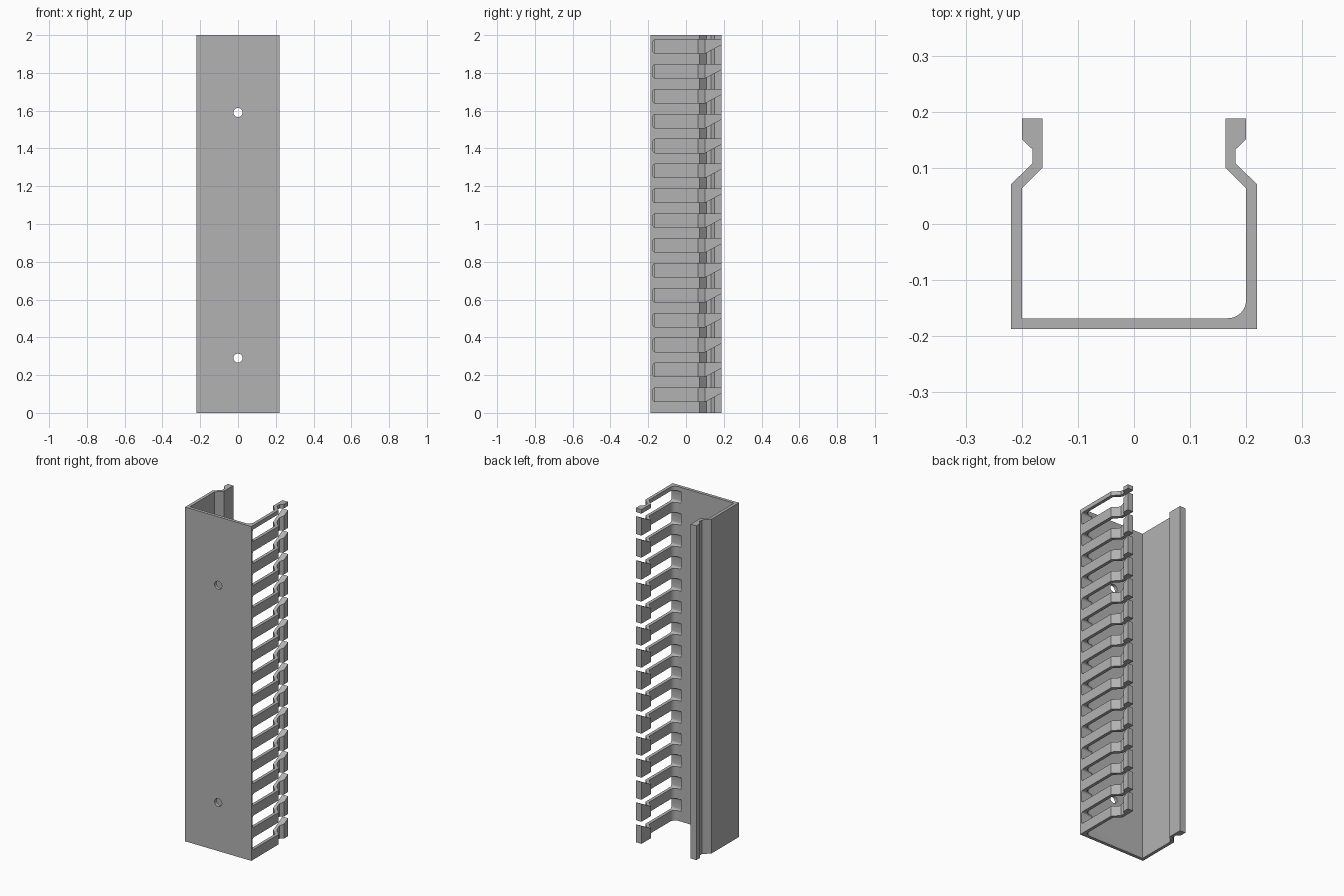
import bpy
import bmesh
import math
from mathutils import Vector

if "Cube" in bpy.data.objects:
    bpy.data.objects.remove(bpy.data.objects["Cube"])

# Material
grey = bpy.data.materials.new("plain grey")
grey.use_nodes = True
tone = (0.45, 0.45, 0.45, 1)
grey.diffuse_color = tone
grey.node_tree.nodes["Principled BSDF"].inputs["Base Color"].default_value = tone


def arc(cx, cy, r, start, end, steps):
    """Points of an arc, angles in degrees."""
    out = []
    for i in range(steps + 1):
        a = math.radians(start + (end - start) * i / steps)
        out.append((cx + r * math.cos(a), cy + r * math.sin(a)))
    return out


def add_prism(bm, points, direction):
    """Extrude a closed outline of 3D points into a solid."""
    face = bm.faces.new([bm.verts.new(p) for p in points])
    new = bmesh.ops.extrude_face_region(bm, geom=[face])["geom"]
    verts = [v for v in new if isinstance(v, bmesh.types.BMVert)]
    bmesh.ops.translate(bm, verts=verts, vec=Vector(direction))


def make_object(name, bm):
    bmesh.ops.recalc_face_normals(bm, faces=bm.faces)
    mesh = bpy.data.meshes.new(name)
    bm.to_mesh(mesh)
    bm.free()
    mesh.materials.append(grey)
    obj = bpy.data.objects.new(name, mesh)
    bpy.context.collection.objects.link(obj)
    return obj


# Channel: one wall profile mirrored, with an inside fillet on the slotted side
outer = [(0.219, -0.187), (0.219, 0.071), (0.181, 0.108), (0.181, 0.133),
         (0.2, 0.151), (0.2, 0.188)]
inner = [(0.163, 0.188), (0.163, 0.1), (0.2, 0.063)]
fillet = arc(0.167, -0.135, 0.033, 0, -90, 10)
left = outer + inner + fillet
right = [(-x, y) for x, y in outer + inner + [(0.2, -0.168)]]
bm = bmesh.new()
add_prism(bm, [(x, y, 0) for x, y in left + right[::-1]], (0, 0, 2))
channel = make_object("slotted_channel", bm)

# Slots: rounded at the base, narrowing to a slanted mouth between the finger tips
pitch, height, first, r = 0.1317, 0.072, 0.06, 0.012
bm = bmesh.new()
for i in range(15):
    z0 = first + i * pitch
    z1 = z0 + height
    base = -0.175 + r
    outline = arc(base, z1 - r, r, 90, 180, 4) + arc(base, z0 + r, r, 180, 270, 4)
    outline += [(0.1, z0), (0.188, z0 + 0.047), (0.25, z0 + 0.047), (0.25, z1)]
    add_prism(bm, [(0.15, y, z) for y, z in outline], (0.15, 0, 0))
slots = make_object("slot_cutter", bm)

# Mounting holes through the base
bm = bmesh.new()
for z in (0.29, 1.59):
    add_prism(bm, [(x, -0.25, z + h) for x, h in arc(0, 0, 0.024, 0, 345, 23)],
              (0, 0.15, 0))
holes = make_object("hole_cutter", bm)

# Cut, then remove the cutters
bpy.context.view_layer.objects.active = channel
for cutter in (slots, holes):
    cutter.hide_render = True
    mod = channel.modifiers.new("cut", "BOOLEAN")
    mod.operation = "DIFFERENCE"
    mod.solver = "EXACT"
    mod.object = cutter
    bpy.ops.object.modifier_apply(modifier=mod.name)
    bpy.data.objects.remove(cutter)

# Smooth only the fillet and hole walls
bpy.ops.object.select_all(action="DESELECT")
channel.select_set(True)
bpy.ops.object.shade_smooth_by_angle(angle=math.radians(25))
